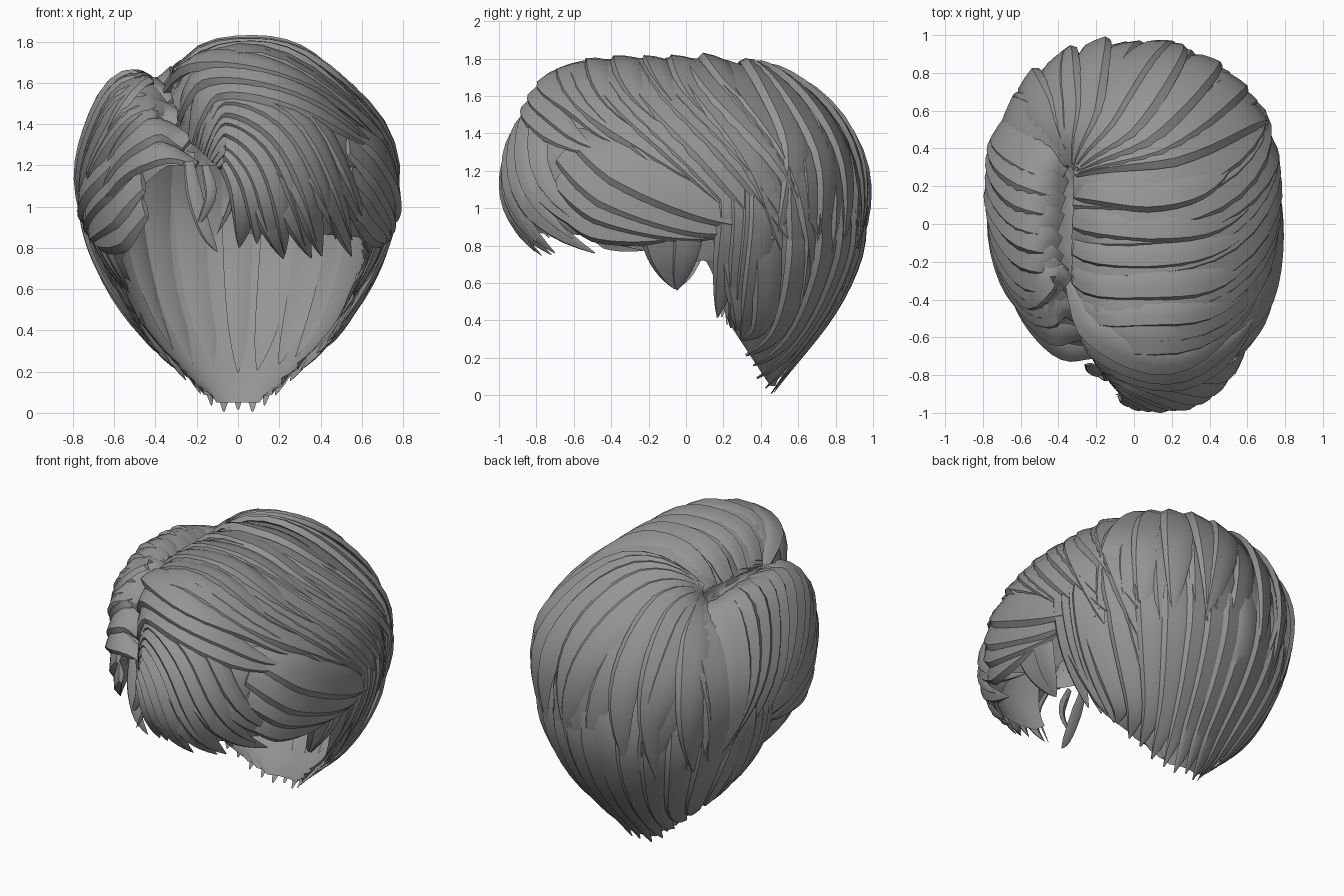
import bpy, bmesh, math, random
from mathutils import Vector
from mathutils.bvhtree import BVHTree

if "Cube" in bpy.data.objects:
    bpy.data.objects.remove(bpy.data.objects["Cube"])

random.seed(4)
mat = bpy.data.materials.new("grey hair")
mat.diffuse_color = (0.3, 0.3, 0.3, 1)
mat.use_nodes = True
mat.node_tree.nodes["Principled BSDF"].inputs["Base Color"].default_value = mat.diffuse_color
CENTRE = Vector((0, 0.1, 0.95))

# Horizontal sections of the hair volume: z, half width, front y, widest y, back y
ROWS = [(0.0, .09, .38, .42, .46), (0.2, .30, .15, .38, .60), (0.4, .48, -.2, .34, .75),
        (0.6, .60, -.53, .30, .86), (0.8, .685, -.79, .25, .93), (1.0, .73, -.89, .2, .96),
        (1.2, .735, -.89, .18, .93), (1.4, .665, -.83, .10, .84), (1.58, .53, -.73, 0, .67),
        (1.69, .37, -.66, -.1, .48), (1.74, .22, -.58, -.15, .31), (1.755, .004, -.15, -.15, -.14)]


def clamp(v):
    return max(0.0, min(1.0, v))


def spline(pts, n):
    """Catmull-Rom samples through the points."""
    pts = [Vector(p) for p in pts]
    out = []
    for k in range(n + 1):
        t = k / n * (len(pts) - 1)
        i = min(int(t), len(pts) - 2)
        f = t - i
        b, c = pts[i], pts[i + 1]
        a = pts[i - 1] if i else b * 2 - c
        d = pts[i + 2] if i + 2 < len(pts) else c * 2 - b
        out.append(0.5 * (2 * b + (c - a) * f + (2 * a - 5 * b + 4 * c - d) * f * f
                          + (3 * b - a - 3 * c + d) * f ** 3))
    return out


def finish(bm, name, angle=35):
    bmesh.ops.recalc_face_normals(bm, faces=bm.faces)
    me = bpy.data.meshes.new(name)
    bm.to_mesh(me)
    bm.free()
    me.materials.append(mat)
    ob = bpy.data.objects.new(name, me)
    bpy.context.collection.objects.link(ob)
    bpy.ops.object.select_all(action='DESELECT')
    ob.select_set(True)
    bpy.context.view_layer.objects.active = ob
    bpy.ops.object.shade_smooth_by_angle(angle=math.radians(angle))
    return ob


def hair_volume():
    """Rounded shell of the hairstyle, skewed at the front, with a parting groove."""
    bm = bmesh.new()
    rings, N = [], 96
    for z, a, yf, yc, yb in spline(ROWS, 55):
        ring = []
        for j in range(N):
            t = 2 * math.pi * j / N
            c, s = math.cos(t), math.sin(t)
            x = a * math.copysign(abs(c) ** .91, c)
            y = yc + math.copysign(abs(s) ** .91, s) * ((yb - yc) if s > 0 else (yc - yf))
            y += .32 * x * min(0, s)
            p = Vector((x, y, z))
            dx = x + .38 - .5 * max(0, 1.55 - z)
            fade = clamp((.42 - y) / .2)
            depth = .13 * math.exp(-(dx / .07) ** 2) * fade * clamp((z - 1.1) / .15)
            high = clamp((z - 1.3) / .2)          # raise the left lobe, ease the right shoulder
            depth += high * (.04 * math.exp(-((x - .48) / .2) ** 2)
                             - .045 * fade * math.exp(-((x + .54) / .1) ** 2))
            ring.append(bm.verts.new(p + (CENTRE - p).normalized() * depth))
        rings.append(ring)
    for r0, r1 in zip(rings, rings[1:]):
        for j in range(N):
            k = (j + 1) % N
            bm.faces.new((r0[j], r0[k], r1[k], r1[j]))
    bm.faces.new(rings[-1])
    bm.normal_update()
    return bm


HAIRLINE = [(-1.1, .88), (-.4, .85), (-.2, .78), (-.07, .62), (.05, .74), (.14, .7),
            (.22, .4), (.45, .05), (2, .05)]


def hairline(x, y):
    h = .05
    for (y0, h0), (y1, h1) in zip(HAIRLINE, HAIRLINE[1:]):
        if y0 <= y <= y1:
            h = h0 + (h1 - h0) * (y - y0) / (y1 - y0)
    if y < -.3 and x < .02:                       # open forehead under the parting
        h = max(h, 1.2 - max(0, -.35 - x) * .9)
    return h


volume = hair_volume()
tree = BVHTree.FromBMesh(volume)

# Inner cap, cut along the hairline and its edge evened out
for v in volume.verts:
    v.co += (CENTRE - v.co).normalized() * .03
cut = [f for f in volume.faces if f.calc_center_median().z
       < hairline(f.calc_center_median().x, f.calc_center_median().y)]
bmesh.ops.delete(volume, geom=cut, context='FACES')
for v in volume.verts:
    if v.is_boundary:
        v.co.z += max(-.03, min(.03, hairline(v.co.x, v.co.y) - v.co.z))
finish(volume, "inner_cap", 60)


def project(p):
    """2D points (x, z) drop onto the front, 3D points go out from the centre."""
    if len(p) == 2:
        hit = tree.ray_cast(Vector((p[0], -3, p[1])), Vector((0, 1, 0)))
    else:
        hit = tree.ray_cast(CENTRE, (p - CENTRE).normalized())
    if hit[0] is None:
        hit = tree.find_nearest(p if len(p) == 3 else Vector((p[0], -.5, p[1])))
    n = hit[1] if hit[1].dot(hit[0] - CENTRE) > 0 else -hit[1]
    return hit[0], (n + (hit[0] - CENTRE).normalized() * .6).normalized()


SECTION = [(-1, -.3), (-.7, .3), (0, .75), (.7, 1), (1, .35), (.1, -.6)]


def lock(bm, pts, width=.1, thick=.035, lift=0.0, root=.6, flip=1, n=16, free=False, sink=0.0, deep=0.0):
    """One tapered lock of hair along a path; sink buries its root, deep sets it inside."""
    path = spline(pts, n)
    data = [(p, Vector((0, -1, 0))) if free else project(p) for p in path]
    pos = [d[0] for d in data]
    nrm = [d[1] for d in data]
    for _ in range(2):                            # relax bumps
        pos = [pos[0]] + [(pos[i - 1] + pos[i] * 2 + pos[i + 1]) / 4 for i in range(1, n)] + [pos[n]]
        nrm = [nrm[0]] + [(nrm[i - 1] + nrm[i] + nrm[i + 1]).normalized() for i in range(1, n)] + [nrm[n]]
    rings = []
    for i in range(n + 1):
        t = i / n
        tan = (pos[min(i + 1, n)] - pos[max(i - 1, 0)]).normalized()
        side = tan.cross(nrm[i]).normalized() * flip
        w = width * min(1, root + (1 - root) * t / .3) * max(.02, 1 - t ** 3) ** .8
        h = thick * (.5 + .5 * min(1, t / .2)) * max(.05, 1 - t ** 4)
        rise = lift * math.sin(math.pi * min(1, t * 1.2) * .8) - sink * max(0, 1 - t / .35) - deep
        base = pos[i] + nrm[i] * rise
        rings.append([bm.verts.new(base + side * u * w + nrm[i] * v * h) for u, v in SECTION])
    for r0, r1 in zip(rings, rings[1:]):
        for j in range(6):
            k = (j + 1) % 6
            bm.faces.new((r0[j], r0[k], r1[k], r1[j]))
    bm.faces.new(rings[0])
    bm.faces.new(rings[-1])


def mix(a, b, k):
    return [Vector(p).lerp(Vector(q), k) for p, q in zip(a, b)]


def fan(name, first, last, count, jitter=.03, **kw):
    """Row of locks blended between two guide paths, tips and widths varied."""
    bm = bmesh.new()
    for i in range(count):
        pts = mix(first, last, i / max(1, count - 1))
        tip = Vector([random.uniform(-jitter, jitter) for _ in pts[-1]])
        pts[-1] = pts[-1] + tip
        pts[-2] = pts[-2] + tip * .4
        o = dict(kw)
        o["lift"] = kw.get("lift", 0) + random.uniform(0, .014)
        o["width"] = kw["width"] * random.uniform(.85, 1.25)
        lock(bm, pts, **o)
    return finish(bm, name)


# Nape: long layer running to the pointed bottom, tips stepped outward
bm = bmesh.new()
for i in range(15):
    s = (i - 7) / 7
    a = abs(s)
    tip_z = .005 + .36 * a ** 1.5 + (i % 2) * .04
    lock(bm, [(s * .85, .9 - .6 * a * a, 1.25), (s * .83, .95 - .7 * a * a, .9), (s * .74, .86 - .55 * a * a, .6),
              (s * .58, .68 - .33 * a * a, .3), (s * .42, .46 - .2 * a, tip_z)],
         width=.1 * random.uniform(.9, 1.2), thick=.03, root=.9, sink=.05)
finish(bm, "nape_locks")

# Underside of the back hair, seen through the open front
fan("inner_locks", [(-.68, .25, 1.15), (-.66, .25, .8), (-.5, .3, .42)],
    [(.68, .25, 1.15), (.66, .25, .8), (.5, .3, .42)], 2, .02, width=.09, deep=.035, root=.8)
fan("inner_back_locks", [(-.5, .7, 1.2), (-.48, .72, .75), (-.3, .5, .3)],
    [(.5, .7, 1.2), (.48, .72, .75), (.3, .5, .3)], 7, .03, width=.085, thick=.02, deep=.04, root=.9)

# Back: crown swirl falling over the nape layer
fan("back_locks_lower", [(-.36, .35, 1.65), (-.6, .55, 1.4), (-.7, .6, 1.0), (-.52, .62, .5)],
    [(-.3, .32, 1.7), (.3, .5, 1.6), (.68, .6, 1.15), (.55, .55, .5)], 12, .1, width=.125, thick=.04, root=.3)
fan("back_locks_upper", [(-.36, .33, 1.65), (-.5, .62, 1.45), (-.56, .8, 1.1), (-.52, .76, .75)],
    [(-.33, .3, 1.7), (.2, .42, 1.7), (.6, .66, 1.3), (.68, .66, .75)], 9, .12,
    width=.12, thick=.045, lift=.02, root=.3)

# Sides: low locks over the ears and sideburns, mirrored
for sx, label in ((1, "right"), (-1, "left")):
    m = lambda pts: [(p[0] * sx, p[1], p[2]) for p in pts]
    fan(label + "_sideburn", m([(.74, -.14, 1.05), (.72, -.15, .8), (.65, -.09, .52)]),
        m([(.74, .02, 1.05), (.72, -.0, .8), (.65, -.07, .5)]), 3, .01, width=.1, flip=sx, sink=.04)
    fan(label + "_behind_ear", m([(.7, .2, 1.3), (.74, .26, 1.0), (.7, .24, .7), (.52, .2, .34)]),
        m([(.7, .4, 1.3), (.73, .42, 1.0), (.66, .38, .65), (.45, .3, .25)]), 4, .03,
        width=.085, flip=sx, sink=.05)
    fan(label + "_side_locks", m([(.5, -.62, 1.0), (.62, -.45, .92), (.7, -.2, .88), (.73, .08, .86)]),
        m([(.5, -.6, 1.4), (.65, -.3, 1.2), (.74, .1, 1.02), (.74, .42, .9)]), 4, .03,
        width=.125, thick=.045, lift=.015, flip=sx, root=.4, sink=.02)

# Wide sweep from the parting over the top to the right and back
fan("right_sweep", [(-.35, .26, 1.72), (.1, .24, 1.8), (.5, .4, 1.55), (.7, .68, 1.15), (.62, .74, .68)],
    [(-.36, -.66, 1.62), (.0, -.62, 1.78), (.42, -.52, 1.55), (.67, -.12, 1.25), (.74, .4, .88)],
    11, .1, width=.125, thick=.05, lift=.015, root=.8)
fan("right_sweep_top", [(-.35, .2, 1.72), (.1, .15, 1.8), (.45, .22, 1.62), (.7, .5, 1.25)],
    [(-.35, -.5, 1.7), (.1, -.5, 1.8), (.45, -.38, 1.55), (.68, -.05, 1.3)],
    5, .09, width=.085, thick=.05, lift=.03, root=.7)

# Left of the parting, falling to the side and back
fan("left_sweep", [(-.39, .28, 1.62), (-.5, .34, 1.62), (-.68, .46, 1.35), (-.75, .58, 1.05), (-.68, .62, .68)],
    [(-.40, -.62, 1.55), (-.5, -.58, 1.6), (-.62, -.42, 1.4), (-.72, -.15, 1.12), (-.73, .25, .85)],
    10, .06, width=.11, thick=.045, lift=.015, root=.55, flip=-1, sink=.015)
fan("left_front_locks", [(-.2, 1.2), (-.36, 1.25), (-.52, 1.18), (-.64, 1.02), (-.68, .88)],
    [(-.33, 1.5), (-.44, 1.6), (-.54, 1.48), (-.62, 1.3), (-.67, 1.12)], 4, .02,
    width=.085, thick=.04, lift=.02, root=.4, flip=-1)

# Front: curled fringe, then the large quiff above it
fan("fringe", [(-.1, 1.2), (-.03, 1.24), (.03, 1.1), (.02, .95), (-.02, .8)],
    [(-.2, 1.3), (-.08, 1.62), (.3, 1.5), (.54, 1.12), (.66, .82)], 9, .035,
    width=.07, thick=.05, lift=.02, root=.35)
fan("fringe_under", [(.0, 1.15), (.1, 1.1), (.16, .95), (.24, .76)],
    [(.2, 1.4), (.4, 1.25), (.55, 1.0), (.62, .78)], 5, .03, width=.08, root=.6)
fan("quiff", [(-.22, 1.32), (-.12, 1.56), (.12, 1.55), (.38, 1.42), (.62, 1.26)],
    [(-.34, 1.55), (-.2, 1.68), (.1, 1.66), (.42, 1.52), (.64, 1.34)], 3, .02,
    width=.1, thick=.055, lift=.035, root=.4)

# Loose wisps over the forehead
bm = bmesh.new()
for pts, w in (([(-.24, -.74, 1.22), (-.21, -.78, 1.05), (-.16, -.8, .88), (-.1, -.78, .78)], .04),
               ([(-.16, -.78, 1.2), (-.13, -.82, 1.05), (-.2, -.8, .9)], .03),
               ([(-.06, -.83, 1.2), (-.02, -.9, 1.05), (-.1, -.9, .87)], .018)):
    lock(bm, pts, width=w, thick=.015, n=10, free=True)
finish(bm, "forehead_wisps")
